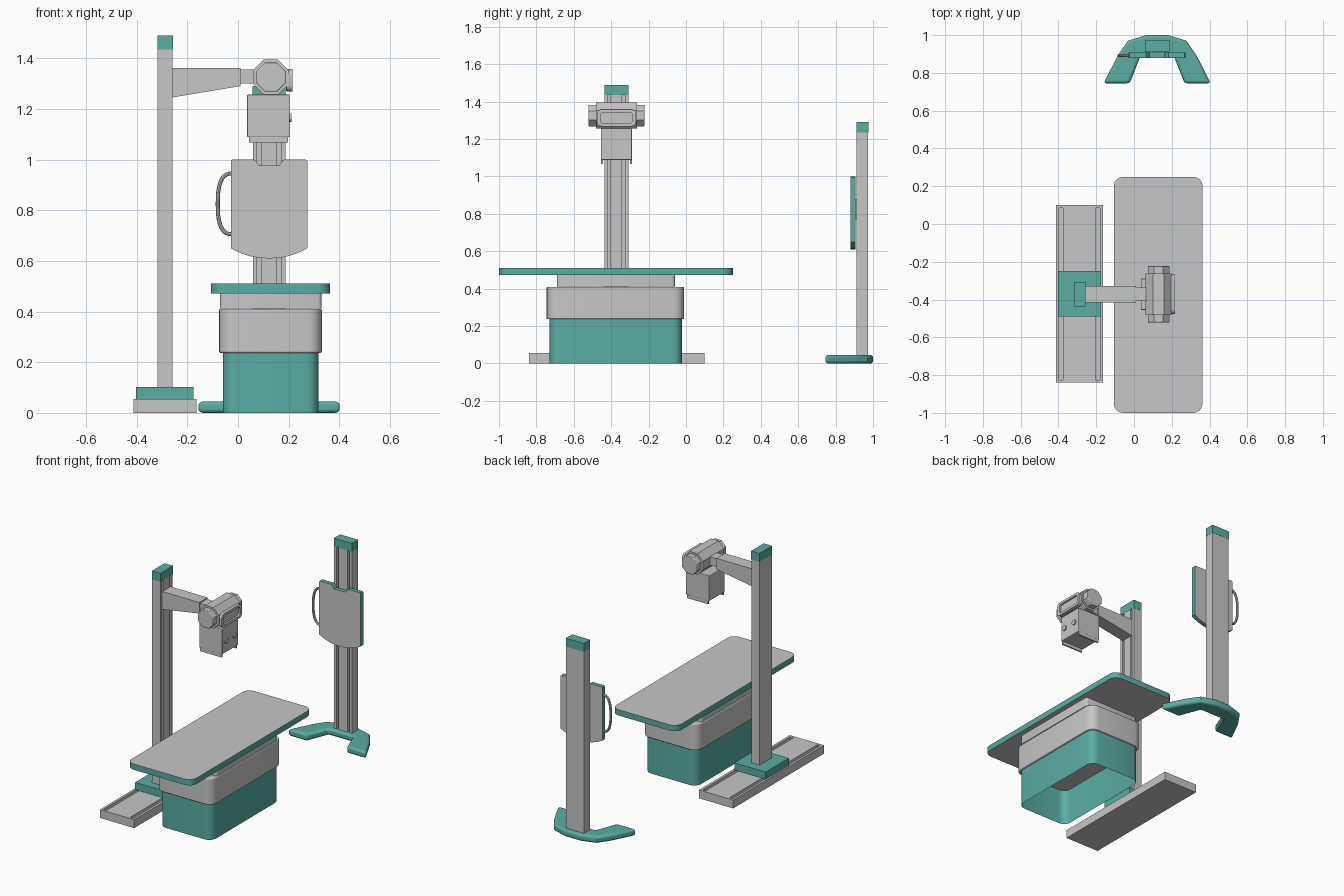
import bpy, bmesh, math
from mathutils import Vector

if "Cube" in bpy.data.objects:
    bpy.data.objects.remove(bpy.data.objects["Cube"])


def material(name, rgb):
    m = bpy.data.materials.new(name)
    m.diffuse_color = (*rgb, 1)
    m.use_nodes = True
    m.node_tree.nodes["Principled BSDF"].inputs["Base Color"].default_value = m.diffuse_color
    return m


GREY = material("light_grey", (0.57, 0.57, 0.575))
TEAL = material("teal", (0.10, 0.42, 0.37))


def prism(name, pts, a, b, mat, axis='z', bevel=0, rim=None, open_start=False, inset=None):
    """Extrude a 2D outline along an axis; rim colours the side faces, inset makes it a ring."""
    place = {'z': lambda u, v, w: (u, v, w), 'y': lambda u, v, w: (u, w, v),
             'x': lambda u, v, w: (w, u, v)}[axis]
    bm = bmesh.new()
    lo = [bm.verts.new(place(u, v, a)) for u, v in pts]
    hi = [bm.verts.new(place(u, v, b)) for u, v in pts]
    n = len(pts)
    for i in range(n):
        j = (i + 1) % n
        f = bm.faces.new((lo[i], lo[j], hi[j], hi[i]))
        f.material_index = 1 if rim else 0
    if inset:
        li = [bm.verts.new(place(u, v, a)) for u, v in inset]
        hi2 = [bm.verts.new(place(u, v, b)) for u, v in inset]
        for i in range(n):
            j = (i + 1) % n
            bm.faces.new((li[i], li[j], hi2[j], hi2[i]))
            bm.faces.new((lo[i], lo[j], li[j], li[i]))
            bm.faces.new((hi[i], hi[j], hi2[j], hi2[i]))
    else:
        bm.faces.new(hi)
        if not open_start:
            bm.faces.new(lo)
    bmesh.ops.recalc_face_normals(bm, faces=bm.faces)
    me = bpy.data.meshes.new(name)
    bm.to_mesh(me)
    bm.free()
    me.materials.append(mat)
    if rim:
        me.materials.append(rim)
    ob = bpy.data.objects.new(name, me)
    bpy.context.collection.objects.link(ob)
    if bevel:
        mod = ob.modifiers.new("bevel", 'BEVEL')
        mod.width, mod.segments, mod.limit_method = bevel, 3, 'ANGLE'
        mod.angle_limit = math.radians(50)
    return ob


def rect(u0, u1, v0, v1, r=0.0, seg=5):
    """Rectangle outline with rounded corners."""
    if r == 0:
        return [(u0, v0), (u1, v0), (u1, v1), (u0, v1)]
    out = []
    for k, (cu, cv) in enumerate([(u1 - r, v1 - r), (u0 + r, v1 - r), (u0 + r, v0 + r), (u1 - r, v0 + r)]):
        for s in range(seg + 1):
            t = math.pi / 2 * (k + s / seg)
            out.append((cu + r * math.cos(t), cv + r * math.sin(t)))
    return out


def ngon(cu, cv, apothem, n=8):
    r = apothem / math.cos(math.pi / n)
    return [(cu + r * math.cos(math.tau * (i + .5) / n), cv + r * math.sin(math.tau * (i + .5) / n))
            for i in range(n)]


def slotted(c, back, front):
    """Column section: half width 0.064 along s, with two slots in the front face."""
    d = front + (back - front) * 0.35
    half = [(0.064, back), (0.064, front), (0.047, front), (0.047, d), (0.031, d), (0.031, front)]
    return [(c + s, t) for s, t in half] + [(c - s, t) for s, t in reversed(half)]


# --- examination table ---
prism("table_top", rect(-0.107, 0.363, -1.0, 0.25, 0.05, 4), 0.472, 0.51, GREY, rim=TEAL)
prism("table_subframe", rect(-0.072, 0.33, -0.69, -0.06, 0.015, 3), 0.412, 0.472, GREY)
prism("table_lift_cover", rect(-0.075, 0.331, -0.745, -0.01, 0.055), 0.237, 0.41, GREY, bevel=0.006)
prism("table_base", rect(-0.06, 0.318, -0.73, -0.022, 0.05), 0.0, 0.238, TEAL, open_start=True)

# --- floor rail with two grooves, carriage ---
rail = [(-0.412, 0), (-0.164, 0), (-0.164, 0.055), (-0.18, 0.055), (-0.18, 0.035), (-0.203, 0.035),
        (-0.203, 0.055), (-0.375, 0.055), (-0.375, 0.035), (-0.397, 0.035), (-0.397, 0.055), (-0.412, 0.055)]
prism("floor_rail", rail, -0.825, 0.085, GREY, 'y')
for name, y in (("rail_end_front", -0.84), ("rail_end_back", 0.085)):
    prism(name, rect(-0.412, -0.164, 0, 0.055), y, y + 0.015, GREY, 'y')
prism("rail_carriage", rect(-0.402, -0.175, -0.49, -0.25), 0.055, 0.102, TEAL)

# --- tube column, slots facing the table ---
CY = -0.372
prism("tube_column", [(t, s) for s, t in slotted(CY, -0.317, -0.258)], 0.10, 1.435, GREY)
prism("tube_column_cap", rect(-0.318, -0.257, CY - 0.065, CY + 0.065), 1.435, 1.49, TEAL)

# --- tapered arm and neck ---
prism("tube_arm", [(-0.26, 1.245), (0.01, 1.29), (0.01, 1.362), (-0.26, 1.362)],
      CY - 0.043, CY + 0.043, GREY, 'y')
prism("arm_neck", rect(CY - 0.035, CY + 0.035, 1.30, 1.355), 0.005, 0.07, GREY, 'x')

# --- tube head ---
TX, TZ = 0.13, 1.325
prism("tube_housing", ngon(TX, TZ, 0.069), CY - 0.11, CY + 0.11, GREY, 'y')
for name, s in (("tube_end_front", -1), ("tube_end_back", 1)):
    prism(name, ngon(TX, TZ, 0.057), CY + s * 0.105, CY + s * 0.15, GREY, 'y', bevel=0.004)
prism("control_panel_plate", rect(CY - 0.095, CY + 0.095, 1.27, 1.352, 0.02), 0.19, 0.204, GREY, 'x')
prism("control_panel_frame", rect(CY - 0.105, CY + 0.105, 1.268, 1.358, 0.025), 0.192, 0.216, GREY, 'x',
      inset=rect(CY - 0.085, CY + 0.085, 1.284, 1.342, 0.015))

# --- collimator with knobs and guide strips ---
prism("collimator", rect(0.036, 0.204, CY - 0.083, CY + 0.083), 1.088, 1.256, GREY, bevel=0.004)
for s, side in ((-1, "front"), (1, "back")):
    y = CY + s * 0.077
    prism("collimator_strip_" + side, rect(0.043, 0.197, y - 0.005, y + 0.005), 1.067, 1.09, GREY)
    prism("collimator_knob_" + side, ngon(CY + s * 0.045, 1.165, 0.017, 16), 0.2, 0.212, GREY, 'x')

# --- wall stand: horseshoe foot, column ---
BX = 0.1225
foot = [(0.283, 0.745), (0.21, 0.89), (0.155, 0.97), (0.057, 1.0)]
inner = [(0.088, 0.89), (0.145, 0.745)]
outline = ([(BX + u, v) for u, v in foot] + [(BX - u, v) for u, v in reversed(foot)]
           + [(BX - u, v) for u, v in reversed(inner)] + [(BX + u, v) for u, v in inner])
prism("stand_foot", outline, 0.0, 0.045, TEAL, bevel=0.014)
prism("stand_column", slotted(BX, 0.974, 0.912), 0.04, 1.235, GREY)
prism("stand_column_cap", rect(BX - 0.065, BX + 0.065, 0.911, 0.975), 1.235, 1.29, TEAL)

# --- detector panel with curved bottom and notched top ---
H = 0.151
panel = [(BX + H * t, 0.61 + 0.04 * abs(t) ** 2.2) for t in [i / 8 - 1 for i in range(17)]]
top = [(H, 0.994), (H - 0.006, 1.0), (0.060, 1.0), (0.050, 0.992), (0.040, 0.976)]
panel += [(BX + u, v) for u, v in top] + [(BX - u, v) for u, v in reversed(top)]
prism("detector_panel", panel, 0.879, 0.907, GREY, 'y', rim=TEAL)
prism("detector_mount", rect(BX - 0.045, BX + 0.045, 0.77, 0.88), 0.90, 0.92, GREY, 'y')

# --- side handle, swept tube ---
cu = bpy.data.curves.new("panel_handle", 'CURVE')
cu.dimensions, cu.bevel_depth, cu.bevel_resolution = '3D', 0.008, 2
sp = cu.splines.new('POLY')
N = 20
sp.points.add(N)
for i in range(N + 1):
    t = math.pi * i / N
    c = math.cos(t)
    sp.points[i].co = (-0.02 - 0.06 * math.sin(t) ** 0.7,
                       0.893, 0.825 + 0.12 * math.copysign(abs(c) ** 0.8, c), 1)
cu.materials.append(GREY)
handle = bpy.data.objects.new("panel_handle", cu)
bpy.context.collection.objects.link(handle)
bpy.context.view_layer.objects.active = handle
handle.select_set(True)
bpy.ops.object.convert(target='MESH')

# --- smooth rounded parts, keep hard edges ---
for ob in bpy.context.scene.objects:
    ob.select_set(ob.type == 'MESH')
bpy.ops.object.shade_smooth_by_angle(angle=math.radians(32))
